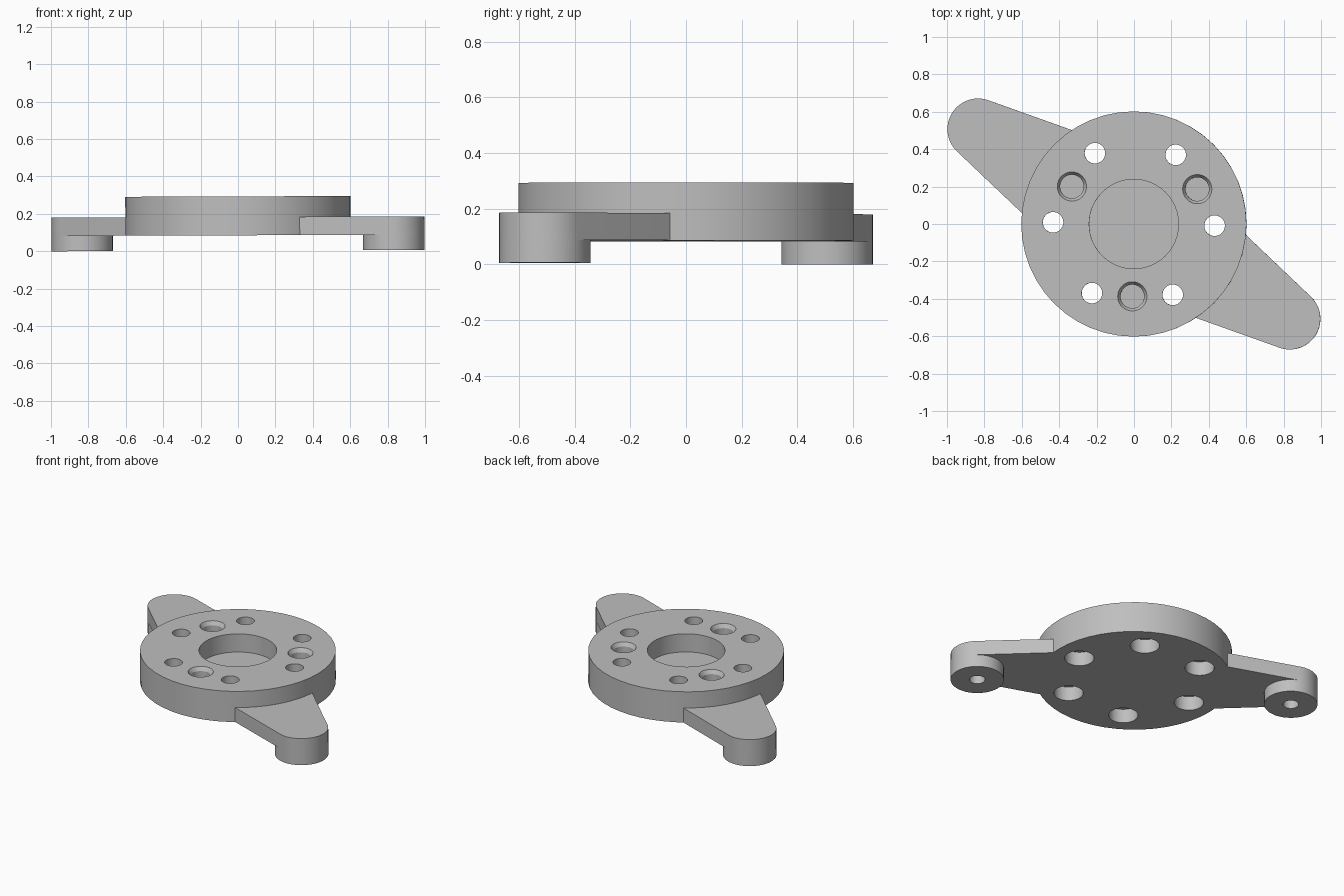
import bpy, bmesh
from math import cos, sin, radians

cube = bpy.data.objects.get("Cube")
if cube:
    bpy.data.objects.remove(cube, do_unlink=True)

grey = bpy.data.materials.new("plain grey")
grey.use_nodes = True
grey.diffuse_color = (0.52, 0.52, 0.52, 1)
grey.node_tree.nodes["Principled BSDF"].inputs["Base Color"].default_value = grey.diffuse_color

SEGMENTS = 48
DISC_BOTTOM, DISC_TOP = 0.085, 0.293
ARM_TOP = 0.183
END_X, END_Y, END_R = 0.833, -0.507, 0.164


def arc(x, y, r, start=0, count=SEGMENTS, step=360 / SEGMENTS):
    return [(x + r * cos(radians(start + i * step)),
             y + r * sin(radians(start + i * step))) for i in range(count)]


def loft(name, sections):
    """Closed solid through (outline, height) sections, lowest first."""
    bm = bmesh.new()
    rings = [[bm.verts.new((x, y, z)) for x, y in outline] for outline, z in sections]
    n = len(rings[0])
    bm.faces.new(rings[0])
    bm.faces.new(rings[-1])
    for low, high in zip(rings, rings[1:]):
        for i in range(n):
            j = (i + 1) % n
            bm.faces.new((low[i], low[j], high[j], high[i]))
    bmesh.ops.recalc_face_normals(bm, faces=bm.faces)
    mesh = bpy.data.meshes.new(name)
    bm.to_mesh(mesh)
    bm.free()
    mesh.materials.append(grey)
    obj = bpy.data.objects.new(name, mesh)
    bpy.context.collection.objects.link(obj)
    return obj


def cylinder(name, x, y, r, low, high):
    circle = arc(x, y, r)
    return loft(name, [(circle, low), (circle, high)])


def combine(target, other, operation):
    mod = target.modifiers.new(operation.title(), "BOOLEAN")
    mod.operation, mod.solver, mod.object = operation, "EXACT", other
    bpy.context.view_layer.objects.active = target
    bpy.ops.object.modifier_apply(modifier=mod.name)
    bpy.data.objects.remove(other, do_unlink=True)


# Main disc
plate = cylinder("mounting_plate", 0, 0, 0.602, DISC_BOTTOM, DISC_TOP)

# Two opposite tapering arms, each with a round foot
for side in (1, -1):
    outline = arc(END_X, END_Y, END_R, 45, 22, -7.5) + [(0.2, -0.455), (0.49, 0.045)]
    outline = [(side * x, side * y) for x, y in outline]
    combine(plate, loft("arm", [(outline, DISC_BOTTOM), (outline, ARM_TOP)]), "UNION")
    foot = cylinder("foot", side * END_X, side * END_Y, END_R, 0.003, 0.13)
    combine(plate, foot, "UNION")
    bore = cylinder("foot_bore", side * END_X, side * END_Y, 0.048, -0.1, 0.1)
    combine(plate, bore, "DIFFERENCE")

# Central pocket
combine(plate, cylinder("pocket", 0, 0, 0.239, 0.17, 0.4), "DIFFERENCE")

# Six through holes, widened from below
for k in range(6):
    a = radians(-1.2 + 60 * k)
    x, y = 0.432 * cos(a), 0.432 * sin(a)
    combine(plate, cylinder("hole", x, y, 0.055, -0.1, 0.4), "DIFFERENCE")
    combine(plate, cylinder("counterbore", x, y, 0.09, -0.1, 0.18), "DIFFERENCE")

# Three blind sockets with a chamfered rim
for k in range(3):
    a = radians(28.8 + 120 * k)
    x, y = 0.387 * cos(a), 0.387 * sin(a)
    wide, narrow = arc(x, y, 0.078), arc(x, y, 0.063)
    socket = loft("socket", [(narrow, 0.22), (narrow, 0.268),
                             (wide, DISC_TOP), (wide, 0.4)])
    combine(plate, socket, "DIFFERENCE")

# Slight lean of the whole piece
plate.rotation_euler.y = -0.0035

bpy.ops.object.select_all(action="DESELECT")
plate.select_set(True)
bpy.context.view_layer.objects.active = plate
bpy.ops.object.shade_smooth_by_angle(angle=radians(25))
